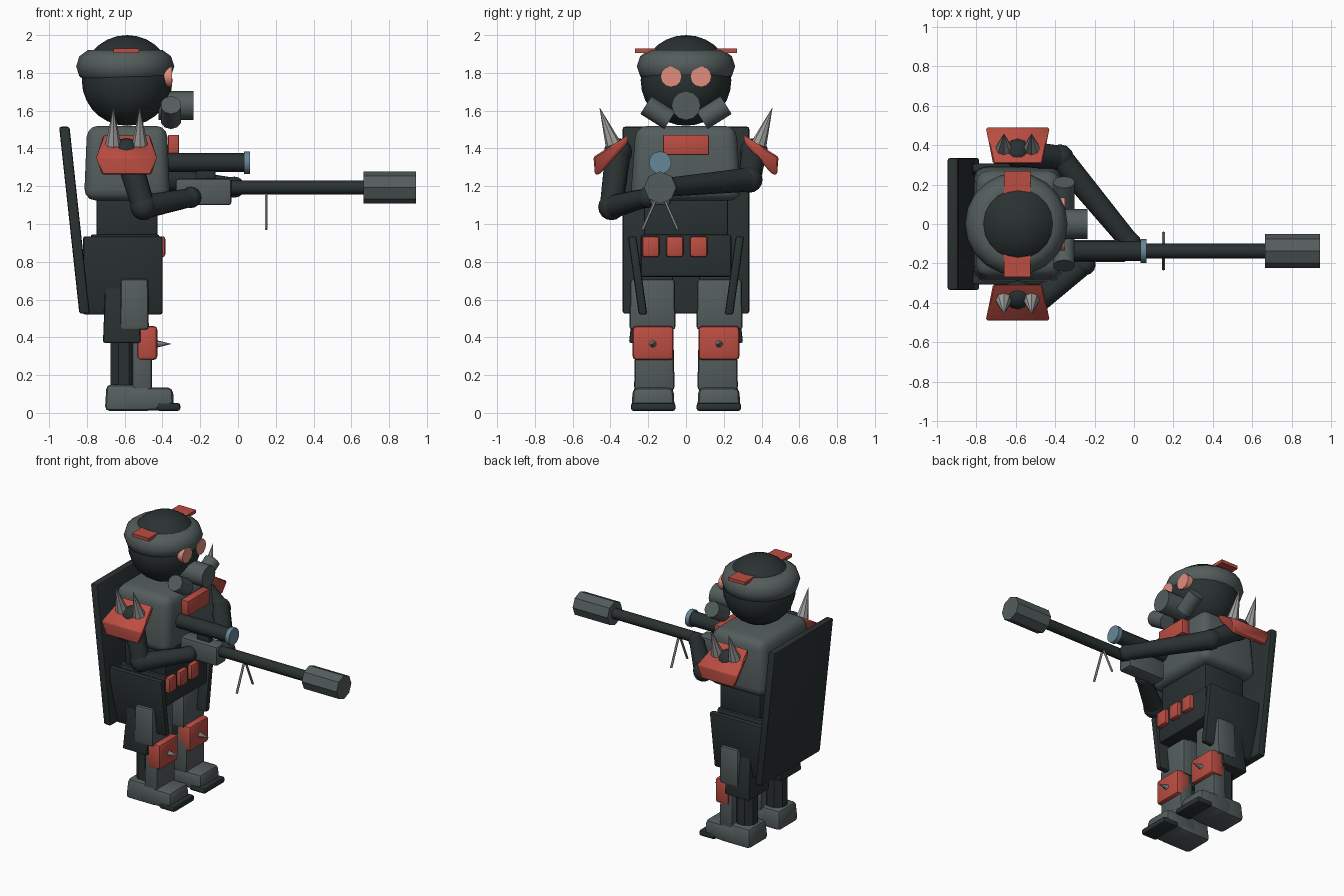
import bpy, bmesh, math
from mathutils import Vector, Matrix

if "Cube" in bpy.data.objects:
    bpy.data.objects.remove(bpy.data.objects["Cube"])


def material(name, r, g, b):
    m = bpy.data.materials.new(name)
    m.diffuse_color = (r, g, b, 1)
    m.use_nodes = True
    m.node_tree.nodes["Principled BSDF"].inputs["Base Color"].default_value = m.diffuse_color
    return m


DARK = material("dark_cloth", 0.023, 0.031, 0.031)
GREY = material("armour_grey", 0.088, 0.108, 0.108)
RED = material("armour_red", 0.50, 0.075, 0.055)
SALMON = material("eye_salmon", 0.75, 0.27, 0.20)
METAL = material("bare_metal", 0.34, 0.35, 0.34)
BLUE = material("lens_blue", 0.13, 0.24, 0.31)


def finish(name, bm, mat, smooth=True):
    bmesh.ops.recalc_face_normals(bm, faces=bm.faces)
    me = bpy.data.meshes.new(name)
    bm.to_mesh(me)
    bm.free()
    ob = bpy.data.objects.new(name, me)
    bpy.context.collection.objects.link(ob)
    me.materials.append(mat)
    if smooth:
        bpy.ops.object.select_all(action='DESELECT')
        ob.select_set(True)
        bpy.context.view_layer.objects.active = ob
        bpy.ops.object.shade_smooth_by_angle(angle=math.radians(40))
    return ob


def box(name, xs, ys, zs, mat, bevel=0.01, top=(1, 1), shift=(0, 0), segs=2):
    """Rounded box between ranges; top scales and shift moves the upper face."""
    bm = bmesh.new()
    bmesh.ops.create_cube(bm, size=1)
    c = [(a + b) / 2 for a, b in (xs, ys, zs)]
    d = [abs(b - a) for a, b in (xs, ys, zs)]
    for v in bm.verts:
        up = v.co.z > 0
        v.co = Vector((c[0] + v.co.x * d[0] * (top[0] if up else 1) + (shift[0] if up else 0),
                       c[1] + v.co.y * d[1] * (top[1] if up else 1) + (shift[1] if up else 0),
                       c[2] + v.co.z * d[2]))
    if bevel:
        bmesh.ops.bevel(bm, geom=bm.edges[:], offset=bevel, segments=segs,
                        profile=0.5, affect='EDGES')
    return finish(name, bm, mat)


def rod(name, p, q, r, mat, r2=None, n=12, turn=0.0):
    """Cylinder or cone from p to q."""
    p, q = Vector(p), Vector(q)
    bm = bmesh.new()
    bmesh.ops.create_cone(bm, cap_ends=True, segments=n, radius1=r,
                          radius2=r if r2 is None else r2, depth=(q - p).length)
    rot = (q - p).to_track_quat('Z', 'Y').to_matrix().to_4x4()
    bm.transform(Matrix.Translation((p + q) / 2) @ rot @ Matrix.Rotation(turn, 4, 'Z'))
    return finish(name, bm, mat)


def ball(name, c, r, mat, u=12, v=8):
    bm = bmesh.new()
    bmesh.ops.create_uvsphere(bm, u_segments=u, v_segments=v, radius=r)
    bm.transform(Matrix.Translation(c))
    return finish(name, bm, mat)


def ring(name, c, major, minor, mat, n=20, m=10):
    """Torus lying flat."""
    bm = bmesh.new()
    rows = []
    for i in range(n):
        a = 2 * math.pi * i / n
        row = []
        for j in range(m):
            b = 2 * math.pi * j / m
            w = major + minor * math.cos(b)
            row.append(bm.verts.new((c[0] + w * math.cos(a), c[1] + w * math.sin(a),
                                     c[2] + minor * math.sin(b))))
        rows.append(row)
    for i in range(n):
        for j in range(m):
            k, l = (i + 1) % n, (j + 1) % m
            bm.faces.new((rows[i][j], rows[k][j], rows[k][l], rows[i][l]))
    return finish(name, bm, mat)


def shoulder_pad(name, s):
    """Folded plate: (y, z, half width) rows joined into a closed loop."""
    rows = [(.305, 1.472, .125), (.49, 1.355, .165), (.482, 1.26, .13),
            (.455, 1.265, .13), (.31, 1.425, .125)]
    bm = bmesh.new()
    left = [bm.verts.new((-.59 - w, s * y, z)) for y, z, w in rows]
    right = [bm.verts.new((-.59 + w, s * y, z)) for y, z, w in rows]
    bm.faces.new(left)
    bm.faces.new(right[::-1])
    for i in range(5):
        j = (i + 1) % 5
        bm.faces.new((left[i], left[j], right[j], right[i]))
    bmesh.ops.bevel(bm, geom=bm.edges[:], offset=.008, segments=1, affect='EDGES')
    return finish(name, bm, RED)


# Head, helmet and mask
ball("head", (-.587, 0, 1.76), .24, DARK, 20, 14)
ring("helmet_rim", (-.597, 0, 1.835), .17, .09, GREY)
rod("mask_snout", (-.42, 0, 1.627), (-.235, 0, 1.627), .077, GREY, n=12)
for s, side in ((-1, "right"), (1, "left")):
    rod(side + "_eye", (-.43, s * .08, 1.78), (-.35, s * .08, 1.78), .055, SALMON, n=12)
    rod(side + "_filter", (-.355, s * .212, 1.63), (-.355, s * .085, 1.55), .056, GREY, n=10)
    box(side + "_helmet_tab", (-.66, -.525), (s * .15, s * .27), (1.905, 1.928), RED, 0)

# Torso, hips and back plate
box("chest", (-.815, -.36), (-.295, .295), (1.125, 1.52), GREY, .06, (.93, .90), segs=3)
box("chest_badge", (-.37, -.312), (-.122, .122), (1.365, 1.472), RED, .006)
box("waist", (-.75, -.425), (-.222, .222), (.93, 1.16), DARK, .012)
box("pelvis", (-.78, -.415), (-.24, .24), (.72, .945), DARK, .012)
for i in range(3):
    y = -.187 + i * .127
    box(f"pouch_{i + 1}", (-.44, -.385), (y - .046, y + .046), (.825, .935), RED, .014)
box("back_plate", (-.84, -.785), (-.335, .335), (.525, 1.515), DARK, .012, shift=(-.107, 0))

for s, side in ((-1, "right"), (1, "left")):
    # Skirt panels and legs
    box(side + "_skirt_panel", (-.82, -.4), (s * .205, s * .25), (.52, .935), DARK, .012,
        shift=(0, s * .058))
    box(side + "_thigh", (-.715, -.515), (s * .065, s * .302), (.37, .76), DARK, .012,
        (.85, .8), (0, -s * .02))
    box(side + "_thigh_guard", (-.625, -.472), (s * .055, s * .30), (.44, .71), GREY, .018,
        (.95, .96))
    rod(side + "_calf", (-.605, s * .17, .1), (-.605, s * .17, .42), .075, DARK, n=8,
        turn=math.pi / 8)
    box(side + "_shin_guard", (-.56, -.455), (s * .06, s * .275), (.12, .45), GREY, .018,
        (1, .93))
    box(side + "_knee_pad", (-.535, -.427), (s * .065, s * .283), (.28, .46), RED, .02)
    rod(side + "_knee_spike", (-.44, s * .175, .365), (-.355, s * .175, .365), .022, METAL,
        .001, n=8)
    # Boots
    box(side + "_boot", (-.705, -.455), (s * .06, s * .285), (.01, .15), GREY, .025, (.93, .9))
    box(side + "_boot_toe", (-.60, -.34), (s * .06, s * .288), (.012, .135), GREY, .03, (.97, .95))
    box(side + "_toe_cap", (-.43, -.305), (s * .055, s * .292), (.01, .053), DARK, .015)
    # Shoulder armour
    shoulder_pad(side + "_shoulder_pad", s)
    for i, x in enumerate((-.66, -.52)):
        rod(f"{side}_shoulder_spike_{i + 1}", (x, s * .385, 1.42), (x, s * .457, 1.615), .042,
            METAL, .001, n=8)

# Arms reaching for the rifle
arms = {"right": ((-.59, -.36, 1.38), (-.50, -.395, 1.09), (-.25, -.205, 1.14)),
        "left": ((-.59, .36, 1.38), (-.375, .335, 1.235), (-.02, -.095, 1.195))}
for side, (shoulder, elbow, hand) in arms.items():
    ball(side + "_shoulder", shoulder, .075, DARK)
    rod(side + "_upper_arm", shoulder, elbow, .068, DARK, .062)
    ball(side + "_elbow", elbow, .07, DARK)
    rod(side + "_forearm", elbow, hand, .064, DARK, .05)
    ball(side + "_hand", hand, .056, DARK)

# Rifle
GY = -.137
box("rifle_body", (-.33, -.035), (GY - .055, GY + .055), (1.10, 1.24), GREY, .015)
rod("barrel", (-.08, GY, 1.193), (.68, GY, 1.193), .037, DARK)
rod("muzzle", (.665, GY, 1.193), (.943, GY, 1.193), .085, GREY, n=8)
rod("scope", (-.40, GY, 1.325), (.04, GY, 1.325), .05, DARK)
rod("scope_lens", (.032, GY, 1.325), (.064, GY, 1.325), .06, BLUE)
box("scope_mount", (-.22, -.12), (GY - .02, GY + .02), (1.22, 1.30), DARK, .004)
for s in (-1, 1):
    rod("bipod_leg", (.15, GY + s * .005, 1.17), (.15, GY + s * .092, .972), .008, METAL, n=6)
